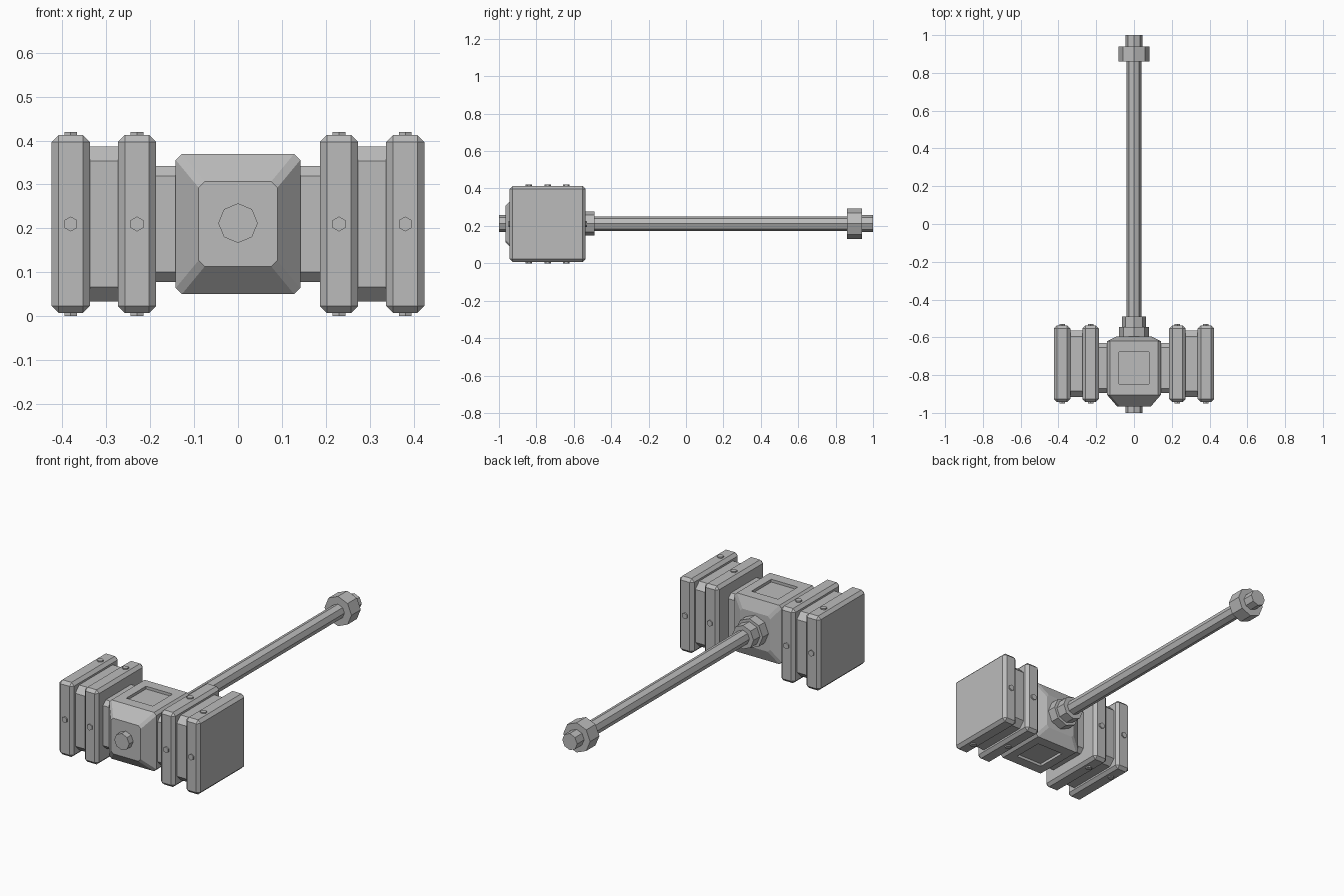
import bpy, bmesh
from math import pi
from mathutils import Matrix, Vector

cube = bpy.data.objects.get("Cube")
if cube:
    bpy.data.objects.remove(cube, do_unlink=True)

steel = bpy.data.materials.new("grey_steel")
steel.use_nodes = True
grey = (0.5, 0.5, 0.5, 1)
steel.diffuse_color = grey
steel.node_tree.nodes["Principled BSDF"].inputs["Base Color"].default_value = grey

MID_Z = 0.21     # height of the handle axis
HEAD_Y = -0.74   # middle of the striking ends


def finish(bm, name):
    bmesh.ops.recalc_face_normals(bm, faces=bm.faces)
    mesh = bpy.data.meshes.new(name)
    bm.to_mesh(mesh)
    bm.free()
    mesh.materials.append(steel)
    obj = bpy.data.objects.new(name, mesh)
    bpy.context.collection.objects.link(obj)
    return obj


def loft(sections):
    """Join equal-sized closed rings of points and cap both ends."""
    bm = bmesh.new()
    rings = [[bm.verts.new(p) for p in s] for s in sections]
    for a, b in zip(rings, rings[1:]):
        for i in range(len(a)):
            j = (i + 1) % len(a)
            bm.faces.new((a[i], a[j], b[j], b[i]))
    bm.faces.new(rings[0])
    bm.faces.new(rings[-1])
    return bm


def cut_rect(w, h, c):
    """Rectangle with chamfered corners, as pairs."""
    return [(w - c, -h), (w, c - h), (w, h - c), (w - c, h),
            (c - w, h), (-w, h - c), (-w, c - h), (c - w, -h)]


def slab(name, x0, x1, y, half, chamfer):
    section = cut_rect(half, half, chamfer)
    return finish(loft([[(x, y + a, MID_Z + b) for a, b in section]
                        for x in (x0, x1)]), name)


def rod(name, centre, axis, radius, length, sides=8):
    bm = bmesh.new()
    turn = Vector(axis).to_track_quat('Z', 'Y').to_matrix().to_4x4()
    bmesh.ops.create_cone(bm, cap_ends=True, segments=sides, radius1=radius,
                          radius2=radius, depth=length,
                          matrix=Matrix.Translation(centre) @ turn)
    return finish(bm, name)


# Central block, tapering at front and back
bm = loft([[(a, y, MID_Z + b) for a, b in cut_rect(w, h, 0.014)]
           for y, w, h in ((-0.965, 0.09, 0.097), (-0.905, 0.142, 0.16),
                           (-0.62, 0.142, 0.16), (-0.595, 0.09, 0.097))])
bmesh.ops.recalc_face_normals(bm, faces=bm.faces)
# Sunken square panels above and below
for face in [f for f in bm.faces if abs(f.normal.z) > 0.99]:
    bmesh.ops.inset_individual(bm, faces=[face], thickness=0.04)
    for v in face.verts:
        v.co.x = 0.08 if v.co.x > 0 else -0.08
        v.co.y = -0.762 + (0.085 if v.co.y > -0.762 else -0.085)
    down = face.normal * -0.015
    inner = bmesh.ops.extrude_discrete_faces(bm, faces=[face])["faces"][0]
    bmesh.ops.translate(bm, verts=inner.verts, vec=down)
finish(bm, "centre_block")

# Striking ends: neck, spacer, two bands and their studs
BAND = 0.203
for side, label in ((1, "left"), (-1, "right")):
    slab(label + "_neck", side * 0.13, side * 0.2, -0.762, 0.132, 0.023)
    slab(label + "_spacer", side * 0.26, side * 0.35, HEAD_Y, 0.177, 0.033)
    for x, place in ((0.23, "inner"), (0.381, "outer")):
        name = f"{label}_{place}"
        bm = bmesh.new()
        bmesh.ops.create_cube(bm, size=2)
        bmesh.ops.scale(bm, vec=(0.0435, BAND, BAND), verts=bm.verts)
        bmesh.ops.bevel(bm, geom=bm.edges[:], offset=0.016, segments=1,
                        affect='EDGES')
        bmesh.ops.translate(bm, vec=(side * x, HEAD_Y, MID_Z), verts=bm.verts)
        finish(bm, name + "_band")
        # Upper and lower studs are staggered along the bands
        shift = 0.1 if side < 0 else (0 if place == "inner" else -0.1)
        for way in (1, -1):
            rod(name + "_upright_stud",
                (side * x, HEAD_Y + shift, MID_Z + way * BAND),
                (0, 0, 1), 0.017, 0.014, 6)
            rod(name + "_level_stud",
                (side * x, HEAD_Y + way * BAND, MID_Z),
                (0, 1, 0), 0.017, 0.014, 6)

# Handle with its collars, pommel and tips
for name, y0, y1, radius in (("front_tip", -1, -0.95, 0.045),
                             ("wide_collar", -0.61, -0.545, 0.08),
                             ("narrow_collar", -0.56, -0.49, 0.064),
                             ("handle", -0.6, 0.9, 0.039),
                             ("pommel_ring", 0.86, 0.94, 0.081),
                             ("pommel_tip", 0.92, 1, 0.045)):
    rod(name, (0, (y0 + y1) / 2, MID_Z + 0.002), (0, 1, 0), radius, y1 - y0)
